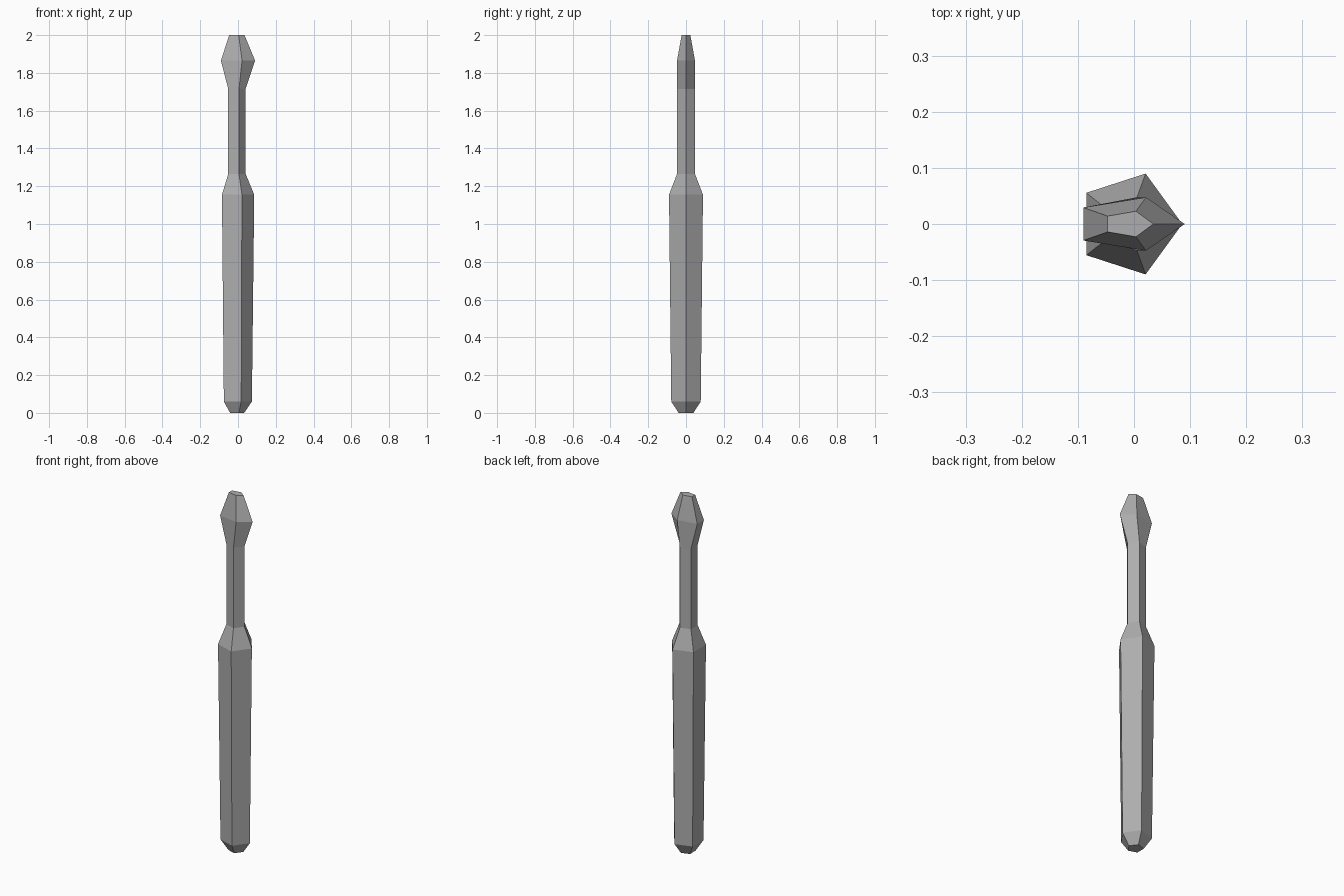
import bpy, bmesh
from math import cos, sin, tau

if "Cube" in bpy.data.objects:
    bpy.data.objects.remove(bpy.data.objects["Cube"])

SIDES = 5

# Profile rings from butt to tip: height, x centre, x radius, y radius
RINGS = [
    (0.00, -0.0085, 0.041, 0.041),     # rounded butt
    (0.06, -0.0085, 0.082, 0.082),
    (1.155, -0.0085, 0.0945, 0.0945),  # handle shoulder
    (1.265, -0.0105, 0.051, 0.050),    # shaft
    (1.715, -0.0105, 0.051, 0.050),
    (1.865, -0.0095, 0.100, 0.050),    # flared flat blade
    (2.00, -0.0105, 0.045, 0.024),
]


def loft(name, rings):
    bm = bmesh.new()
    loops = [[bm.verts.new((cx + rx * cos(tau * i / SIDES),
                            ry * sin(tau * i / SIDES), z))
              for i in range(SIDES)] for z, cx, rx, ry in rings]
    for low, high in zip(loops, loops[1:]):
        for i in range(SIDES):
            j = (i + 1) % SIDES
            bm.faces.new((low[i], low[j], high[j], high[i]))
    bm.faces.new(loops[0][::-1])
    bm.faces.new(loops[-1])
    mesh = bpy.data.meshes.new(name)
    bm.to_mesh(mesh)
    bm.free()
    obj = bpy.data.objects.new(name, mesh)
    bpy.context.collection.objects.link(obj)
    return obj


# Handle, shaft and blade are one continuous skin
tool = loft("screwdriver", RINGS)

# Dark grey finish
grey = bpy.data.materials.new("dark_grey")
grey.diffuse_color = (0.42, 0.42, 0.42, 1)
grey.use_nodes = True
grey.node_tree.nodes["Principled BSDF"].inputs["Base Color"].default_value = grey.diffuse_color
tool.data.materials.append(grey)
